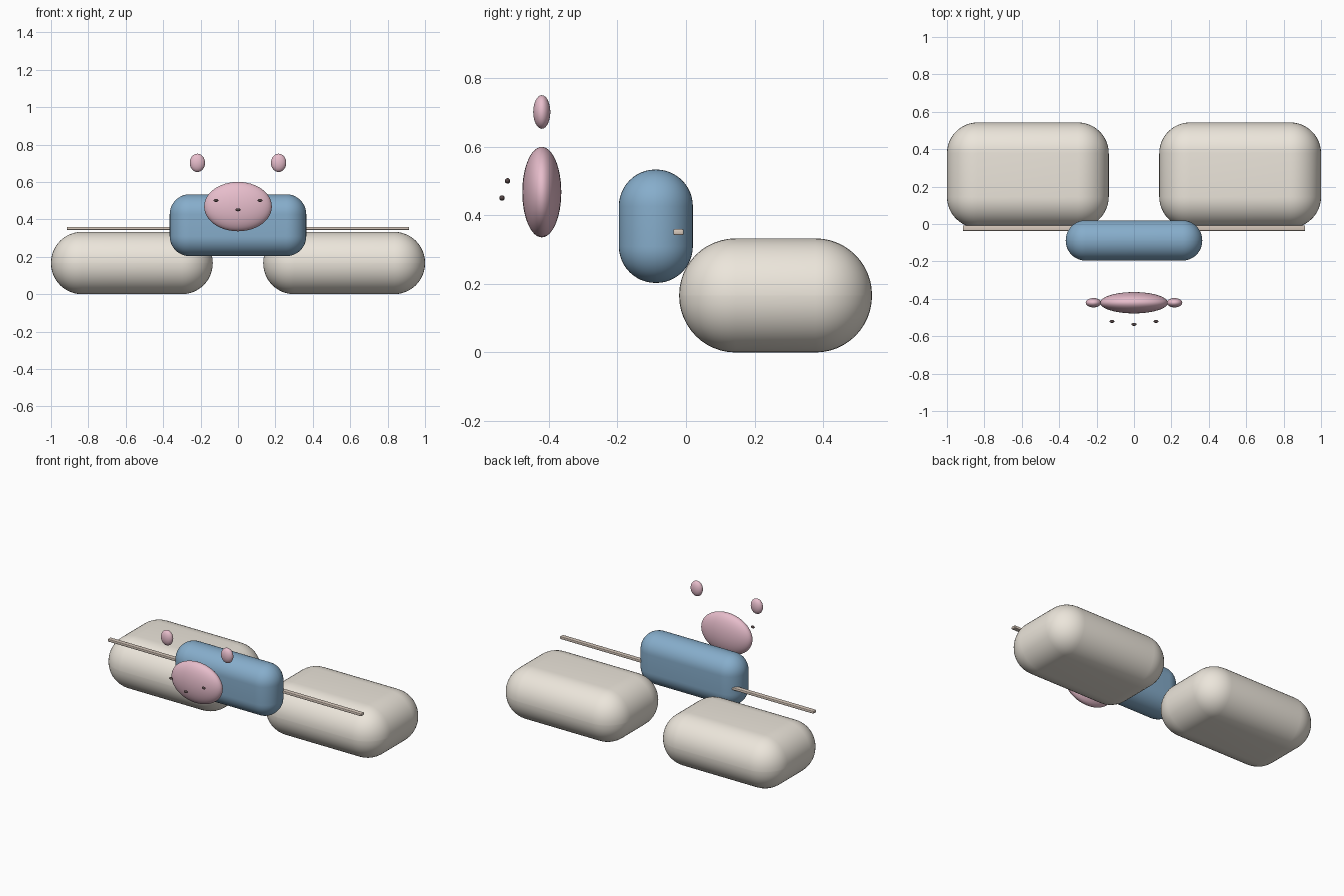
import bpy
import math

if "Cube" in bpy.data.objects:
    bpy.data.objects.remove(bpy.data.objects["Cube"])


def material(name, color):
    m = bpy.data.materials.new(name)
    m.diffuse_color = (*color, 1)
    m.use_nodes = True
    m.node_tree.nodes["Principled BSDF"].inputs["Base Color"].default_value = m.diffuse_color
    return m


cream = material("cream", (0.84, 0.79, 0.71))
blue = material("blue", (0.24, 0.42, 0.60))
pink = material("pink", (0.80, 0.51, 0.60))
tan = material("tan", (0.68, 0.58, 0.50))
dark = material("dark", (0.09, 0.06, 0.06))


def rounded_box(name, lo, hi, radius, mat, segments=12):
    center = [(a + b) / 2 for a, b in zip(lo, hi)]
    bpy.ops.mesh.primitive_cube_add(size=1, location=center)
    ob = bpy.context.object
    ob.name = name
    ob.scale = [b - a for a, b in zip(lo, hi)]
    bpy.ops.object.transform_apply(location=False, rotation=False, scale=True)
    bev = ob.modifiers.new("rounding", 'BEVEL')
    bev.width = radius
    bev.segments = segments
    bev.limit_method = 'NONE'
    bpy.ops.object.modifier_apply(modifier=bev.name)
    bpy.ops.object.shade_smooth_by_angle(angle=math.radians(40))
    ob.data.materials.append(mat)
    return ob


def ellipsoid(name, center, radii, mat, segments=48):
    bpy.ops.mesh.primitive_uv_sphere_add(
        segments=segments, ring_count=segments // 2, radius=1, location=center)
    ob = bpy.context.object
    ob.name = name
    ob.scale = radii
    bpy.ops.object.transform_apply(location=False, rotation=False, scale=True)
    bpy.ops.object.shade_smooth()
    ob.data.materials.append(mat)
    return ob


# Two large cushions, left and right
rounded_box("cushion_left", (-1.0, -0.02, 0), (-0.135, 0.543, 0.333), 0.165, cream)
rounded_box("cushion_right", (0.135, -0.02, 0), (1.0, 0.543, 0.333), 0.165, cream)

# Body block and the thin arm bar through it
rounded_box("body", (-0.365, -0.196, 0.203), (0.365, 0.02, 0.534), 0.107, blue)
rounded_box("arm_bar", (-0.915, -0.037, 0.343), (0.915, -0.007, 0.36), 0.004, tan, 3)

# Head, nose and paired ears and eyes
ellipsoid("head", (0, -0.421, 0.468), (0.181, 0.057, 0.132), pink)
ellipsoid("nose", (0, -0.537, 0.451), (0.014, 0.008, 0.008), dark, 16)
for side, s in (("left", -1), ("right", 1)):
    ellipsoid("ear_" + side, (s * 0.217, -0.421, 0.702), (0.041, 0.025, 0.049), pink, 32)
    ellipsoid("eye_" + side, (s * 0.118, -0.521, 0.501), (0.013, 0.008, 0.008), dark, 16)
